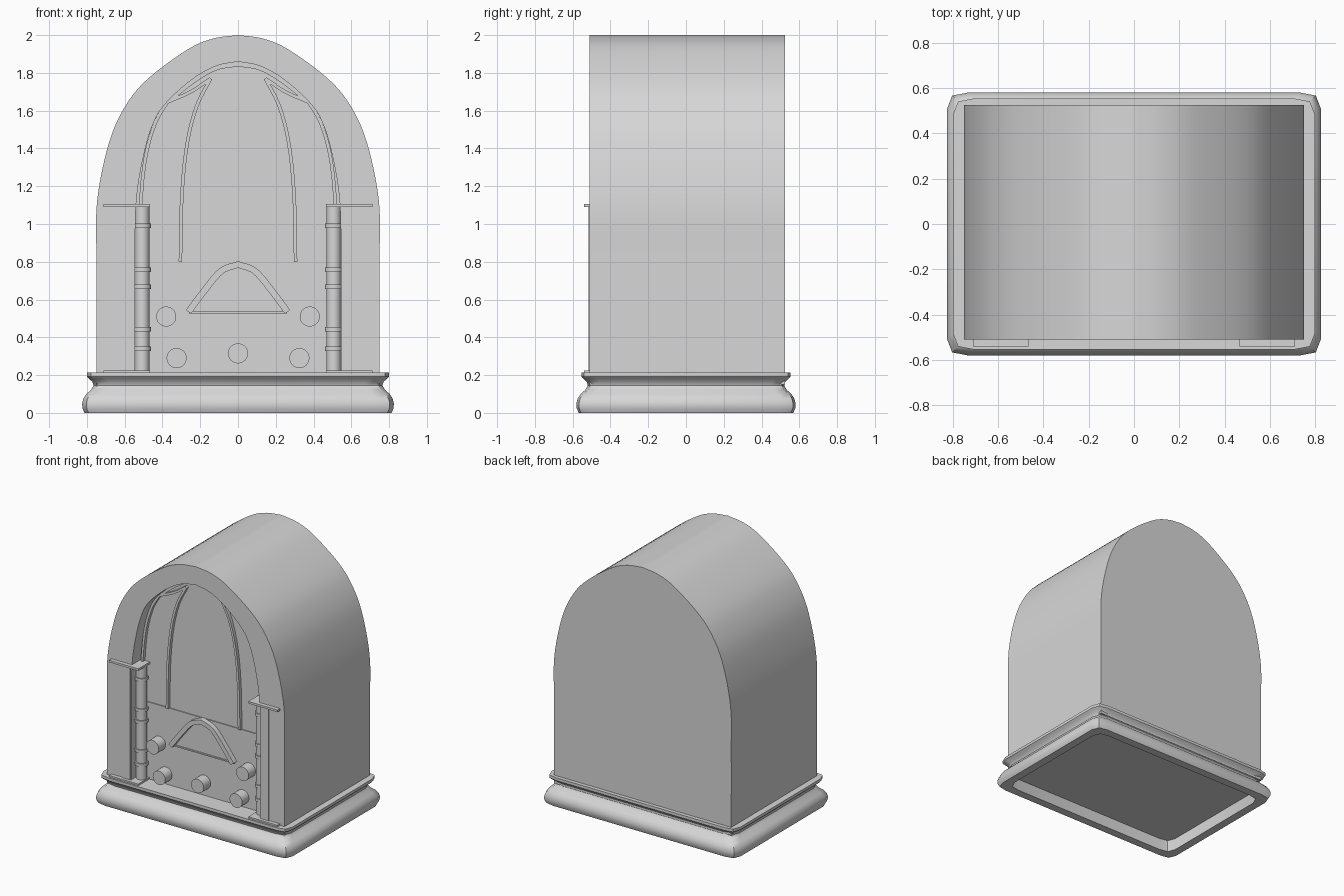
import bpy, bmesh, math
from mathutils import Matrix, Vector

if "Cube" in bpy.data.objects:
    bpy.data.objects.remove(bpy.data.objects["Cube"])

mat = bpy.data.materials.new("plain_grey")
mat.diffuse_color = (0.68, 0.68, 0.68, 1)
mat.use_nodes = True
mat.node_tree.nodes["Principled BSDF"].inputs["Base Color"].default_value = mat.diffuse_color


def finish(name, bm, angle=35):
    bmesh.ops.recalc_face_normals(bm, faces=bm.faces)
    me = bpy.data.meshes.new(name)
    bm.to_mesh(me)
    bm.free()
    me.materials.append(mat)
    ob = bpy.data.objects.new(name, me)
    bpy.context.collection.objects.link(ob)
    bpy.ops.object.select_all(action='DESELECT')
    ob.select_set(True)
    bpy.context.view_layer.objects.active = ob
    bpy.ops.object.shade_smooth_by_angle(angle=math.radians(angle))
    return ob


def spline(pts, n=6):
    """Smooth curve through 2D points."""
    p = [Vector(q) for q in pts]
    p = [2 * p[0] - p[1]] + p + [2 * p[-1] - p[-2]]
    out = []
    for i in range(1, len(p) - 2):
        a, b, c, d = p[i - 1:i + 3]
        for k in range(n):
            t = k / n
            out.append(0.5 * (2 * b + (c - a) * t + (2 * a - 5 * b + 4 * c - d) * t * t
                              + (3 * b - a - 3 * c + d) * t ** 3))
    return out + [p[-2]]


def mirrored(half):
    """Half outline ending on x = 0 -> whole outline."""
    return half + [Vector((-q.x, q.y)) for q in reversed(half[:-1])]


def loft(name, rings, angle=35):
    """Join closed rings of 3D points and cap both ends."""
    bm = bmesh.new()
    vs = [[bm.verts.new(c) for c in r] for r in rings]
    n = len(vs[0])
    for a, b in zip(vs, vs[1:]):
        for i in range(n):
            j = (i + 1) % n
            bm.faces.new((a[i], a[j], b[j], b[i]))
    bm.faces.new(vs[0])
    bm.faces.new(vs[-1])
    return finish(name, bm, angle)


def at_y(path, y):
    return [(q.x, y, q.y) for q in path]


def ribbon(name, path, width, y0, y1):
    """Flat strip following a path in the front plane."""
    sec = []
    for i, q in enumerate(path):
        t = (path[min(i + 1, len(path) - 1)] - path[max(i - 1, 0)]).normalized()
        s = Vector((-t.y, t.x)) * width / 2
        a, b = q + s, q - s
        sec.append([(a.x, y0, a.y), (b.x, y0, b.y), (b.x, y1, b.y), (a.x, y1, a.y)])
    return loft(name, sec)


def box(name, x0, x1, y0, y1, z0, z1):
    return loft(name, [[(x0, y0, z), (x1, y0, z), (x1, y1, z), (x0, y1, z)] for z in (z0, z1)])


def cylinder(name, loc, r, h, along_y=False, segs=32):
    bm = bmesh.new()
    m = Matrix.Translation(loc)
    if along_y:
        m = m @ Matrix.Rotation(math.pi / 2, 4, 'X')
    bmesh.ops.create_cone(bm, cap_ends=True, segments=segs, radius1=r, radius2=r, depth=h, matrix=m)
    return finish(name, bm)


# Moulded base with clipped corners, hollow underneath
def base_ring(z, o):
    q = [(.825 + o, .51 + o), (.803 + o, .567 + o), (.735 + o, .58 + o)]
    pts = q + [(-x, y) for x, y in q[::-1]]
    pts += [(-x, -y) for x, y in pts]
    return [(x, y, z) for x, y in pts]


loft("base", [base_ring(z, o) for z, o in (
    (.09, -.075), (0, -.075), (0, -.012), (.025, -.001), (.05, 0), (.075, -.006), (.1, -.022),
    (.122, -.047), (.145, -.06), (.165, -.054), (.182, -.035), (.192, -.026), (.213, -.026))])

# Arched cabinet with arched recess in the front
outer = mirrored(spline([(.75, .15), (.75, .8), (.745, 1.13), (.68, 1.44), (.59, 1.635),
                         (.47, 1.775), (.265, 1.925), (.13, 1.982), (0, 2)]))
inner = mirrored(spline([(.545, .15), (.545, .8), (.538, 1.12), (.5, 1.36), (.45, 1.53),
                         (.386, 1.635), (.25, 1.76), (.12, 1.835), (0, 1.86)]))
loft("cabinet", [at_y(outer, .525), at_y(outer, -.51), at_y(inner, -.51), at_y(inner, -.4)])

# Lower control panel
box("control_panel", -.543, .543, -.407, -.39, .2, .8)

# Grille tracery
for s in (-1, 1):
    for name, pts in (
            ("inner_grille_bar", [(.305, .8), (.297, 1.15), (.27, 1.42), (.22, 1.62), (.145, 1.77)]),
            ("outer_grille_bar", [(.515, .8), (.515, 1.1), (.49, 1.35), (.44, 1.53), (.375, 1.645)]),
            ("top_grille_bar", [(.375, 1.645), (.25, 1.7), (.145, 1.77)])):
        ribbon(name, spline([(s * x, z) for x, z in pts]), .018, -.425, -.395)
ribbon("grille_rim", mirrored(spline([(.38, 1.645), (.245, 1.752), (.12, 1.825), (0, 1.847)])),
       .026, -.425, -.395)

# Dial: arched frame, glass and sill
arch = mirrored(spline([(.262, .535), (.18, .645), (.09, .75), (0, .786)]))
loft("dial_face", [at_y(arch, -.412), at_y(arch, -.4)])
ribbon("dial_frame", arch, .034, -.445, -.4)
box("dial_sill", -.26, .26, -.42, -.4, .527, .537)

# Knobs
for x, z in ((-.38, .51), (.38, .51), (-.325, .29), (.325, .29), (0, .315)):
    cylinder("knob", (x, -.445, z), .053, .09, True)

# Columns with rings, cap plates and pilaster strips
for s in (-1, 1):
    cylinder("column", (s * .507, -.44, .66), .038, .88)
    for z in (.99, .757, .667, .444, .339):
        cylinder("column_ring", (s * .507, -.44, z), .046, .024)
    for name, z in (("column_cap", 1.09), ("column_foot", .209)):
        a, b = sorted((s * .465, s * .712))
        box(name, a, b, -.54, -.39, z, z + .016)
    a, b = sorted((s * .55, s * .62))
    box("pilaster", a, b, -.516, -.5, .21, 1.095)
